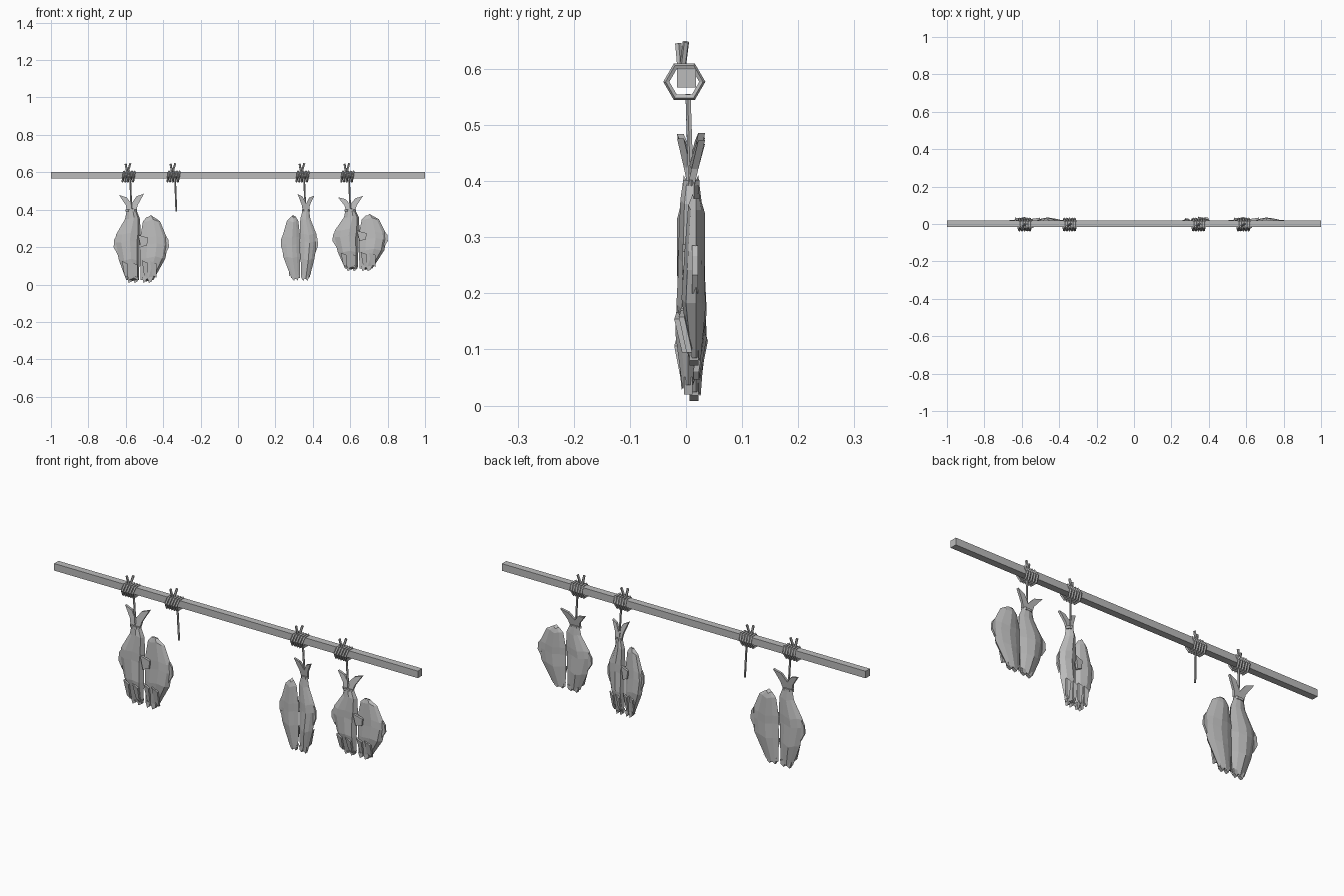
import bpy, bmesh, math
from mathutils import Matrix, Vector

cube = bpy.data.objects.get("Cube")
if cube:
    bpy.data.objects.remove(cube, do_unlink=True)


def material(name, v):
    m = bpy.data.materials.new(name)
    m.use_nodes = True
    m.diffuse_color = (v, v, v, 1)
    m.node_tree.nodes["Principled BSDF"].inputs["Base Color"].default_value = (v, v, v, 1)
    return m


GREY = material("plain grey", 0.5)


def add(name, bm):
    bmesh.ops.recalc_face_normals(bm, faces=bm.faces)
    me = bpy.data.meshes.new(name)
    bm.to_mesh(me)
    bm.free()
    me.materials.append(GREY)
    ob = bpy.data.objects.new(name, me)
    bpy.context.collection.objects.link(ob)
    return ob


def loft(bm, rings):
    """Join closed rings of points and cap both ends."""
    vs = [[bm.verts.new(p) for p in r] for r in rings]
    n = len(vs[0])
    for a, b in zip(vs, vs[1:]):
        for i in range(n):
            bm.faces.new((a[i], a[(i + 1) % n], b[(i + 1) % n], b[i]))
    bm.faces.new(vs[0])
    bm.faces.new(vs[-1])


def stick(bm, a, b, r, sides=5):
    a, b = Vector(a), Vector(b)
    turn = (b - a).to_track_quat("Z", "Y")
    ring = [turn @ Vector((r * math.cos(t), r * math.sin(t), 0))
            for t in (i * math.tau / sides for i in range(sides))]
    loft(bm, [[p + q for q in ring] for p in (a, b)])


def slab(bm, pts, thick):
    """Thin fin: a polygon given depth along y."""
    off = Vector((0, thick / 2, 0))
    loft(bm, [[Vector(p) - off for p in pts], [Vector(p) + off for p in pts]])


def lobe(bm, rows, edge):
    """Faceted half of a split fish; rows are z, left, right, front, back."""
    rings = []
    for z, l, r, f, b in rows:
        w = r - l
        mid = 0.3 * edge + 0.7 * f
        rear = 0.4 * edge + 0.6 * b
        rings.append([(l, edge, z), (l + 0.25 * w, mid, z), (l + 0.6 * w, f, z + 0.01),
                      (l + 0.88 * w, mid, z), (r, edge, z),
                      (l + 0.75 * w, rear, z), (l + 0.45 * w, b, z - 0.008), (l + 0.2 * w, rear, z)])
    loft(bm, rings)


MAIN = [(0.40, -0.024, 0.026, -0.004, 0.022), (0.35, -0.034, 0.046, -0.010, 0.026),
        (0.267, -0.082, 0.050, -0.013, 0.033), (0.225, -0.088, 0.045, -0.013, 0.033),
        (0.128, -0.066, 0.043, -0.017, 0.037), (0.025, -0.028, 0.040, 0.002, 0.024)]
FLAP = [(0.362, 0.083, 0.118, 0.012, 0.028), (0.338, 0.062, 0.153, 0.004, 0.034),
        (0.25, 0.047, 0.190, -0.002, 0.034), (0.21, 0.048, 0.194, -0.004, 0.033),
        (0.14, 0.046, 0.182, -0.008, 0.035), (0.024, 0.050, 0.118, 0.006, 0.026)]
NECK_Z = 0.405


def fish(name, x, sx, sz, turn):
    bm = bmesh.new()
    lobe(bm, MAIN, 0.014)
    lobe(bm, FLAP, 0.018)
    # forked tail, tips leaning back
    slab(bm, [(-0.024, 0.009, 0.39), (-0.030, 0.016, 0.425), (-0.066, 0.028, 0.478),
              (-0.025, 0.022, 0.466), (0.0, 0.012, 0.432), (0.028, 0.022, 0.472),
              (0.068, 0.028, 0.486), (0.034, 0.016, 0.425), (0.026, 0.009, 0.39)], 0.012)
    # back fins on both outer edges
    for s, ex in ((-1, -0.078), (1, 0.184)):
        slab(bm, [(ex, 0.016, 0.262), (ex + s * 0.014, 0.016, 0.24),
                  (ex + s * 0.017, 0.016, 0.20), (ex - s * 0.004, 0.016, 0.16)], 0.010)
    # gill plates and belly flaps on the front
    for l, r, top, y in ((-0.050, -0.020, 0.125, -0.010), (0.0, 0.032, 0.12, -0.012),
                         (0.056, 0.086, 0.13, -0.004), (0.10, 0.135, 0.125, -0.004)):
        slab(bm, [(l, y, top), (r, y - 0.004, top - 0.014),
                  (r, y + 0.010, 0.035), (l + 0.012, y + 0.010, 0.05)], 0.010)
    slab(bm, [(0.036, 0.0, 0.265), (0.088, 0.0, 0.25), (0.084, 0.0, 0.21),
              (0.05, 0.0, 0.20)], 0.012)
    # jagged jaw tips
    for l, r in ((-0.024, 0.006), (0.008, 0.038), (0.056, 0.082), (0.084, 0.114)):
        slab(bm, [(l, 0.014, 0.04), (r, 0.014, 0.04), (r - 0.004, 0.014, 0.018),
                  (l + 0.010, 0.014, 0.008)], 0.016)
    # cord loop around the tail root
    loft(bm, [[(0.031 * math.cos(t), 0.009 + 0.017 * math.sin(t), z)
               for t in (i * math.tau / 6 for i in range(6))] for z in (0.389, 0.401)])
    spin = -1 if turn else 1
    for v in bm.verts:
        v.co = Vector((x + v.co.x * sx * spin,
                       0.009 + (v.co.y - 0.009) * spin,
                       NECK_Z + (v.co.z - NECK_Z) * sz))
    add(name, bm)


def binding(name, x, low):
    """Cord wound around the pole with loose ends and a hanging string."""
    bm = bmesh.new()
    for k in range(5):
        rings = []
        cx = x - 0.028 + k * 0.014
        for i in range(6):
            a = i * math.tau / 6
            out = Vector((0, math.cos(a), math.sin(a)))
            c = Vector((cx + 0.005 * math.sin(a), -0.003, 0.577)) + out * 0.0315
            rings.append([bm.verts.new(c + out * 0.006 * math.cos(t)
                          + Vector((0.006 * math.sin(t), 0, 0)))
                          for t in (j * math.tau / 5 for j in range(5))])
        for i in range(6):
            p, q = rings[i], rings[(i + 1) % 6]
            for j in range(5):
                bm.faces.new((p[j], p[(j + 1) % 5], q[(j + 1) % 5], q[j]))
    stick(bm, (x - 0.008, -0.010, 0.60), (x - 0.016, -0.014, 0.645), 0.006)
    stick(bm, (x - 0.004, -0.006, 0.60), (x + 0.010, 0.000, 0.648), 0.006)
    stick(bm, (x + 0.009, 0.004, 0.555), (x + 0.015, 0.009, low), 0.005)
    add(name, bm)


# pole
bm = bmesh.new()
bmesh.ops.create_cube(bm, size=1, matrix=Matrix.Translation((0, 0.001, 0.584))
                      @ Matrix.Diagonal((2, 0.034, 0.035, 1)))
add("pole", bm)

for label, x, low in (("far_right", -0.585, 0.40), ("mid_right", -0.345, 0.39),
                      ("mid_left", 0.345, 0.40), ("far_left", 0.585, 0.40)):
    binding("cord_" + label, x, low)

fish("fish_far_right", -0.57, 1.0, 1.0, False)
fish("fish_mid_left", 0.364, 0.67, 0.97, True)
fish("fish_far_left", 0.60, 1.0, 0.84, False)
